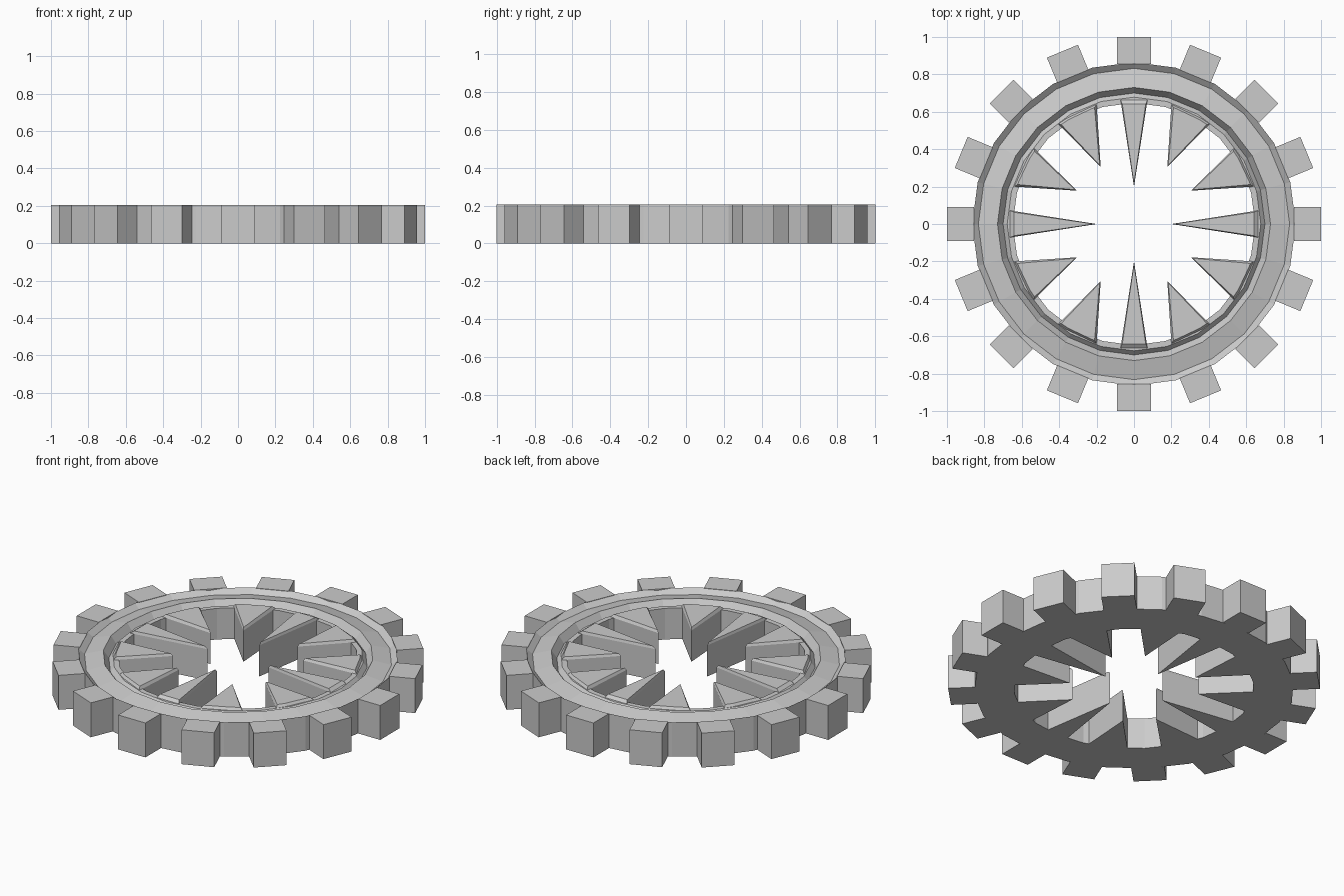
import bpy, bmesh
from math import pi, cos, sin, radians
from mathutils import Vector

if "Cube" in bpy.data.objects:
    bpy.data.objects.remove(bpy.data.objects["Cube"])


def make_object(name, bm):
    bmesh.ops.recalc_face_normals(bm, faces=bm.faces)
    mesh = bpy.data.meshes.new(name)
    bm.to_mesh(mesh)
    bm.free()
    ob = bpy.data.objects.new(name, mesh)
    bpy.context.collection.objects.link(ob)
    return ob


def rot(p, a):
    return Vector((p[0] * cos(a) - p[1] * sin(a), p[0] * sin(a) + p[1] * cos(a)))


def loft(bm, layers):
    """Closed solid through matching outlines, each given as (points, z)."""
    rings = [[bm.verts.new((p[0], p[1], z)) for p in pts] for pts, z in layers]
    n = len(rings[0])
    for low, high in zip(rings, rings[1:]):
        for i in range(n):
            j = (i + 1) % n
            bm.faces.new((low[i], low[j], high[j], high[i]))
    bm.faces.new(rings[0][::-1])
    bm.faces.new(rings[-1])


# Ring body: grooved cross-section (radius, height) turned around z
SIDES = 24
profile = [(.865, 0), (.865, .205), (.832, .178), (.73, .203),
           (.70, .16), (.678, .185), (.648, .185), (.648, 0)]
bm = bmesh.new()
loops = [[bm.verts.new((r * cos(2 * pi * i / SIDES), r * sin(2 * pi * i / SIDES), z))
          for r, z in profile] for i in range(SIDES)]
for i in range(SIDES):
    a, b = loops[i], loops[(i + 1) % SIDES]
    for k in range(len(profile)):
        m = (k + 1) % len(profile)
        bm.faces.new((a[k], b[k], b[m], a[m]))
make_object("ring_body", bm)

# Sixteen square outer teeth
bm = bmesh.new()
tooth = [(.855, -.09), (.995, -.09), (.995, .09), (.855, .09)]
tooth = [(x if x < .9 else 1.0, y) for x, y in tooth]
for i in range(16):
    pts = [rot(p, i * 2 * pi / 16) for p in tooth]
    loft(bm, [(pts, 0), (pts, .205)])
make_object("outer_teeth", bm)

# Inner spikes with bevelled tops: one straight and two slanted per quarter
straight = [(0, .2), (.072, .662), (-.072, .662)]
slanted = [(.178, .305), (.405, .535), (.36, .565), (.2, .64)]
mirrored = [(y, x) for x, y in slanted][::-1]
bm = bmesh.new()
for q in range(4):
    for shape in (straight, slanted, mirrored):
        pts = [rot(p, q * pi / 2) for p in shape]
        mid = sum(pts, Vector((0, 0))) / len(pts)
        top = [p.lerp(mid, .13) for p in pts]
        top[0 if shape is not mirrored else -1] = \
            pts[0 if shape is not mirrored else -1].lerp(mid, .05)
        loft(bm, [(pts, 0), (pts, .185), (top, .2)])
make_object("inner_spikes", bm)
